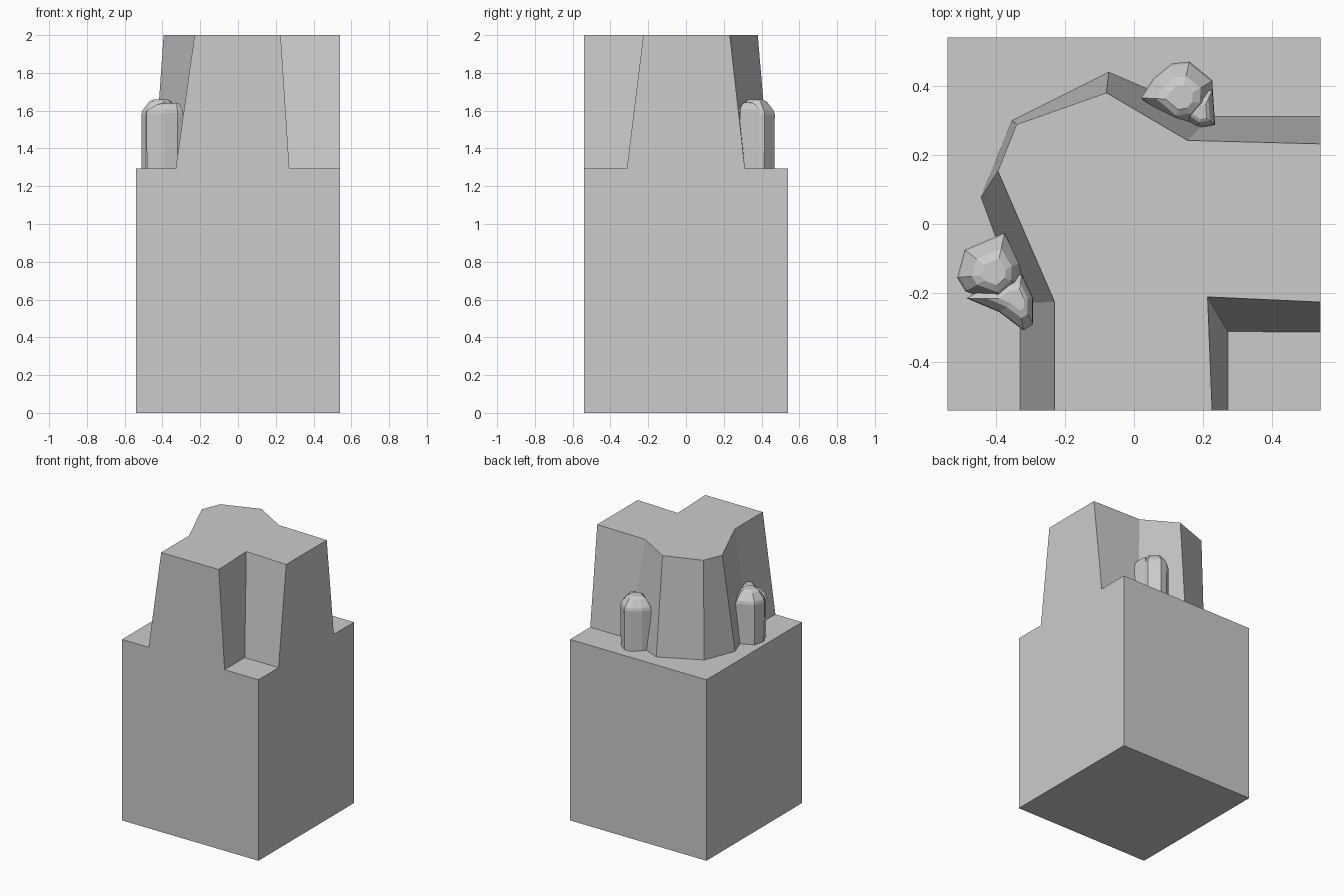
import bpy
import bmesh

cube = bpy.data.objects.get("Cube")
if cube:
    bpy.data.objects.remove(cube, do_unlink=True)

stone = bpy.data.materials.new("grey_stone")
stone.use_nodes = True
GREY = (0.6, 0.6, 0.6, 1)
stone.diffuse_color = GREY
stone.node_tree.nodes["Principled BSDF"].inputs["Base Color"].default_value = GREY

HALF = 0.54
LEDGE = 1.295


def loft(name, rings):
    """Closed flat-shaded solid through rings of matching (x, y, z) points."""
    bm = bmesh.new()
    loops = [[bm.verts.new(p) for p in ring] for ring in rings]
    for low, high in zip(loops, loops[1:]):
        for i in range(len(low)):
            j = (i + 1) % len(low)
            bm.faces.new((low[i], low[j], high[j], high[i]))
    bm.faces.new(loops[0][::-1])
    bm.faces.new(loops[-1])
    bmesh.ops.recalc_face_normals(bm, faces=bm.faces[:])
    mesh = bpy.data.meshes.new(name)
    bm.to_mesh(mesh)
    bm.free()
    mesh.materials.append(stone)
    obj = bpy.data.objects.new(name, mesh)
    bpy.context.collection.objects.link(obj)


def level(outline, z):
    return [(x, y, z) for x, y in outline]


def boulder(name, outline, centre, top, shoulder):
    """Upright rock with a faceted shoulder narrowing to a small flat cap."""
    rise = top - shoulder
    steps = [(0.98, LEDGE - 0.02), (1, shoulder - 0.02), (0.95, shoulder),
             (0.62, shoulder + rise * 0.8), (0.38, top)]
    cx, cy = centre
    loft(name, [[(cx + (x - cx) * s, cy + (y - cy) * s, z) for x, y in outline]
                for s, z in steps])


# Square base block
square = [(-HALF, -HALF), (HALF, -HALF), (HALF, HALF), (-HALF, HALF)]
loft("base_block", [level(square, 0), level(square, LEDGE)])

# Tapered cliff: foot and rim outlines follow the same corners
foot = [(-0.33, -HALF), (-0.33, -0.23), (-0.443, 0.077), (-0.353, 0.3),
        (-0.073, 0.44), (0.225, 0.312), (HALF, 0.312), (HALF, -0.313),
        (0.272, -0.312), (0.272, -HALF)]
rim = [(-0.23, -HALF), (-0.23, -0.225), (-0.394, 0.153), (-0.34, 0.288),
       (-0.08, 0.38), (0.155, 0.242), (HALF, 0.232), (HALF, -0.226),
       (0.213, -0.211), (0.226, -HALF)]
loft("cliff", [level(foot, LEDGE - 0.003), level(rim, 2)])

# Boulders leaning on the cliff, each with a lower side lobe
boulder("back_boulder",
        [(0.02, 0.365), (0.115, 0.285), (0.18, 0.295), (0.225, 0.345),
         (0.228, 0.415), (0.16, 0.47), (0.11, 0.465), (0.055, 0.42)],
        (0.135, 0.36), 1.66, 1.6)
boulder("back_boulder_lobe",
        [(0.14, 0.31), (0.185, 0.278), (0.235, 0.287), (0.228, 0.39),
         (0.16, 0.38)],
        (0.195, 0.32), 1.642, 1.61)
boulder("right_boulder",
        [(-0.512, -0.155), (-0.488, -0.195), (-0.39, -0.23), (-0.33, -0.175),
         (-0.325, -0.11), (-0.375, -0.026), (-0.49, -0.075)],
        (-0.4, -0.145), 1.66, 1.6)
boulder("right_boulder_lobe",
        [(-0.485, -0.215), (-0.39, -0.255), (-0.32, -0.308), (-0.292, -0.29),
         (-0.292, -0.215), (-0.325, -0.145), (-0.4, -0.16)],
        (-0.335, -0.215), 1.64, 1.605)
